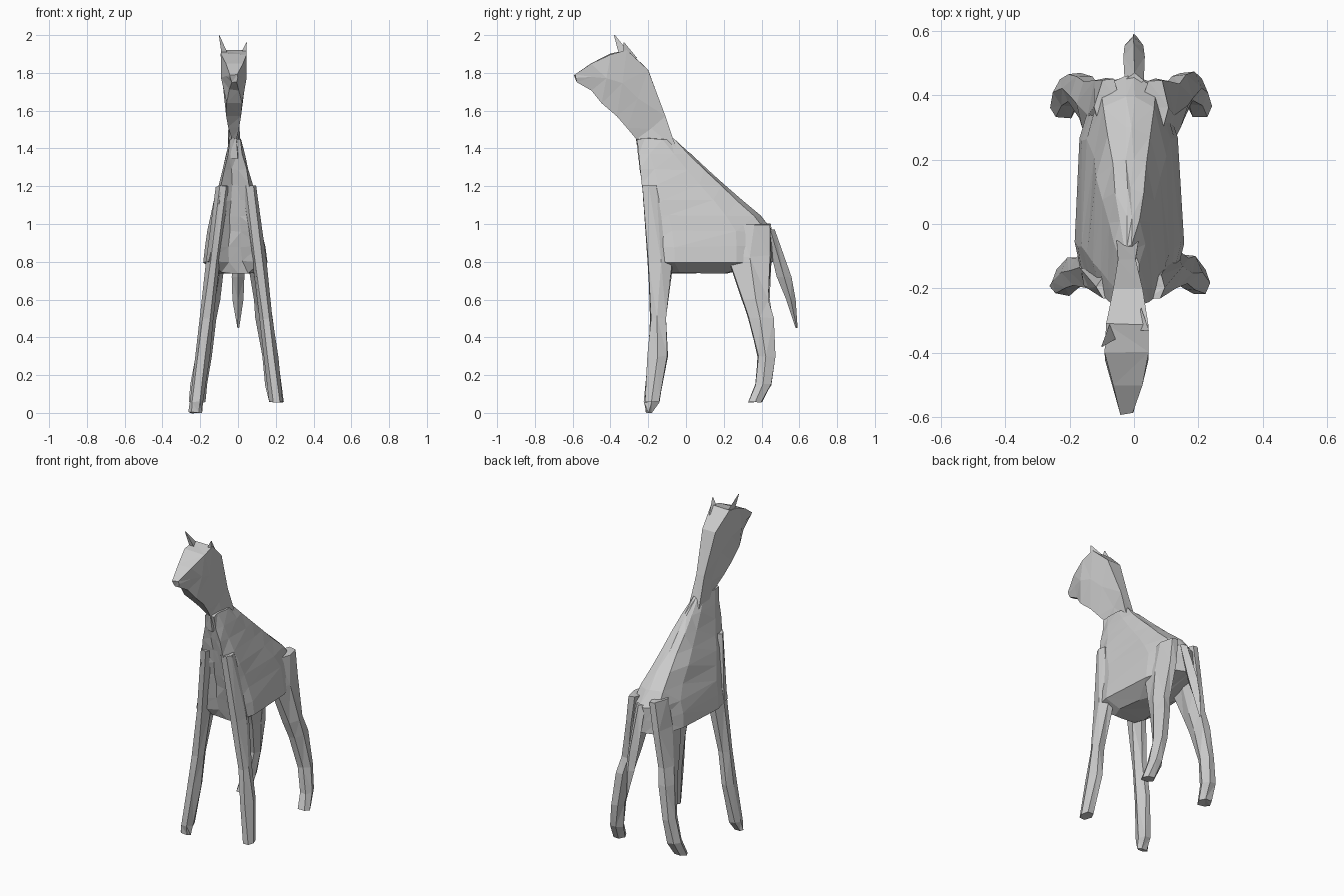
import bpy, bmesh, random
from mathutils import Vector

random.seed(4)
if "Cube" in bpy.data.objects:
    bpy.data.objects.remove(bpy.data.objects["Cube"])

grey = bpy.data.materials.new("light_grey")
grey.use_nodes = True
shade = (0.6, 0.6, 0.6, 1)
grey.diffuse_color = shade
grey.node_tree.nodes["Principled BSDF"].inputs["Base Color"].default_value = shade


def blend(start, end, amount):
    return start + (end - start) * amount


def crumple(point, amount):
    """Shift a point slightly, for the hand-cut facets."""
    offset = [random.uniform(-amount, amount) for axis in range(3)]
    return Vector(point) + Vector(offset)


def loft(name, rings, roughness):
    """Skin a list of equal-length rings, cap the ends and facet the result."""
    bm = bmesh.new()
    rows = [[bm.verts.new(crumple(point, roughness)) for point in ring] for ring in rings]
    count = len(rows[0])
    for lower, upper in zip(rows, rows[1:]):
        for this in range(count):
            after = (this + 1) % count
            bm.faces.new((lower[this], lower[after], upper[after], upper[this]))
    bm.faces.new(rows[0])
    bm.faces.new(rows[-1])
    bmesh.ops.triangulate(bm, faces=bm.faces)
    bmesh.ops.recalc_face_normals(bm, faces=bm.faces)
    mesh = bpy.data.meshes.new(name)
    bm.to_mesh(mesh)
    bm.free()
    mesh.materials.append(grey)
    bpy.context.collection.objects.link(bpy.data.objects.new(name, mesh))


def mirrored(half, centre):
    """Close a half outline by repeating it on the other side."""
    whole = half + [(-x, y, z) for x, y, z in reversed(half)]
    return [(x + centre, y, z) for x, y, z in whole]


def body_ring(z, front, back, width, recess):
    """Level slice with a hollow chest and a rounded rump."""
    half = [(width / 5, front + recess, z),
            (width * 0.8, front, z),
            (width, blend(front, back, 0.2), z),
            (width * 0.9, blend(front, back, 0.7), z),
            (width * 0.6, blend(front, back, 0.95), z),
            (width / 9, back, z)]
    return mirrored(half, -0.015)


# Tent-shaped body: the back slopes up to the neck while the sides close in
body = [body_ring(0.74, -0.1, 0.22, 0.09, 0)]
steps = 8
for step in range(steps + 1):
    rise = step / steps
    z = blend(0.8, 1.45, rise)
    back = min(0.46, 1.57 - z * 1.13)
    width = blend(0.17, 0.03, rise ** 1.2)
    body.append(body_ring(z, blend(-0.19, -0.26, rise), back, width, 0.07 * (1 - rise)))
loft("body", body, 0.005)


def head_ring(top_y, top_z, throat_y, throat_z, width):
    """Slanted slice from crown to throat."""
    cheek_y = blend(top_y, throat_y, 0.5)
    cheek_z = blend(top_z, throat_z, 0.5)
    half = [(width, top_y, top_z),
            (width * 0.95, cheek_y, cheek_z),
            (width * 0.6, throat_y, throat_z)]
    return mirrored(half, -0.022)


# Muzzle, skull and neck in one skin
muzzle = head_ring(-0.59, 1.79, -0.58, 1.75, 0.02)
nose = head_ring(-0.5, 1.85, -0.5, 1.71, 0.045)
brow = head_ring(-0.4, 1.9, -0.45, 1.64, 0.068)
crown = head_ring(-0.31, 1.92, -0.37, 1.57, 0.066)
nape = head_ring(-0.2, 1.82, -0.31, 1.51, 0.045)
neck = head_ring(-0.11, 1.57, -0.26, 1.45, 0.024)
neck_base = head_ring(-0.05, 1.39, -0.25, 1.35, 0.035)
loft("head_and_neck", [muzzle, nose, brow, crown, nape, neck, neck_base], 0.004)


# Pointed ears
def ear(name, root, tip):
    root, tip = Vector(root), Vector(tip)
    corners = [Vector((-0.02, -0.02, 0)), Vector((0.02, -0.02, 0)), Vector((0, 0.05, 0))]
    base = [root + corner for corner in corners]
    point = [tip + corner / 12 for corner in corners]
    loft(name, [base, point], 0)


ear("right_ear", (-0.064, -0.33, 1.88), (-0.1, -0.38, 2))
ear("left_ear", (0.022, -0.31, 1.88), (0.045, -0.33, 1.96))


def leg(name, side, spread, thickness, stations):
    """Splayed limb: each station gives height, front edge and back edge."""
    rings = []
    for z, front, back in stations:
        centre = 0.22 - spread * z
        middle = (front + back) / 2
        half = thickness / 2
        outline = [(centre - thickness, middle), (centre - half, front),
                   (centre + half, front), (centre + thickness, middle),
                   (centre + half, back), (centre - half, back)]
        rings.append([(side * x - 0.008, y, z) for x, y in outline])
    loft(name, rings, 0.005)


front_stations = [(1.2, -0.23, -0.16), (0.8, -0.2, -0.07), (0.5, -0.19, -0.11),
                  (0.3, -0.2, -0.1), (0.06, -0.22, -0.14)]
rear_stations = [(1, 0.28, 0.45), (0.83, 0.22, 0.45), (0.6, 0.3, 0.44),
                 (0.5, 0.33, 0.46), (0.3, 0.38, 0.47), (0.15, 0.37, 0.45),
                 (0.06, 0.33, 0.4)]
# The right front hoof alone reaches the ground
hoof_tip = [(0, -0.21, -0.18)]
leg("front_leg_left", 1, 0.125, 0.037, front_stations)
leg("front_leg_right", -1, 0.125, 0.037, front_stations + hoof_tip)
leg("rear_leg_left", 1, 0.15, 0.042, rear_stations)
leg("rear_leg_right", -1, 0.15, 0.042, rear_stations)


def tail_ring(z, front, back, width):
    """Diamond slice of the tail."""
    middle = (front + back) / 2
    return [(-width, middle, z), (0, front, z), (width, middle, z), (0, back, z)]


# Tail, hanging back and flaring before its tip
tail_root = tail_ring(0.97, 0.42, 0.47, 0.03)
tail_flare = tail_ring(0.72, 0.48, 0.56, 0.035)
tail_lower = tail_ring(0.6, 0.53, 0.58, 0.03)
tail_tip = tail_ring(0.45, 0.58, 0.59, 0.005)
loft("tail", [tail_root, tail_flare, tail_lower, tail_tip], 0.002)
